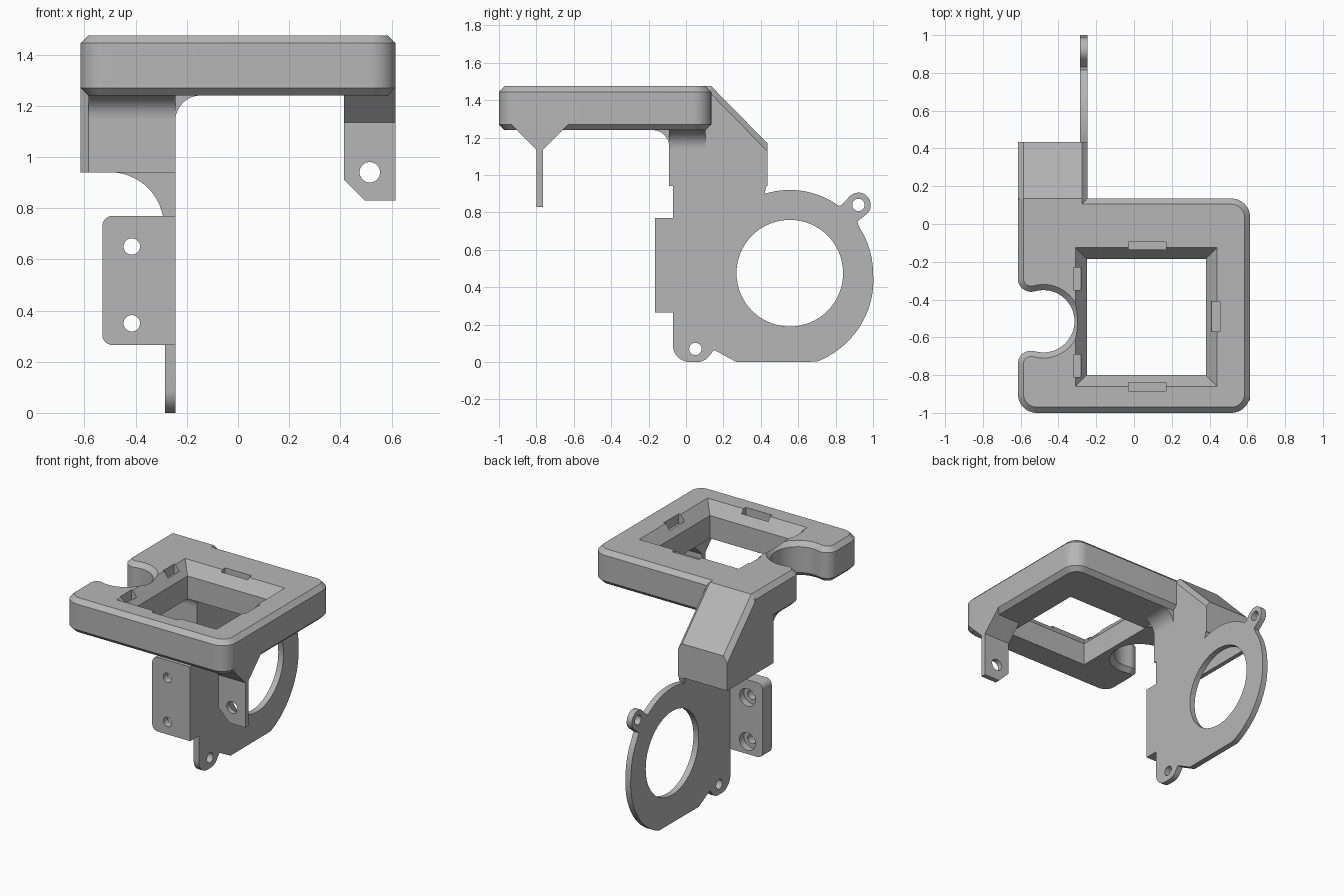
import bpy, bmesh
from math import cos, sin, radians
from mathutils import Vector

cube = bpy.data.objects.get("Cube")
if cube:
    bpy.data.objects.remove(cube, do_unlink=True)

grey = bpy.data.materials.new("plain grey")
grey.use_nodes = True
grey.diffuse_color = (0.47, 0.47, 0.47, 1)
grey.node_tree.nodes["Principled BSDF"].inputs["Base Color"].default_value = (0.47, 0.47, 0.47, 1)


def arc(cx, cy, r, a0, a1, n=12):
    angles = [radians(a0 + (a1 - a0) * i / n) for i in range(n + 1)]
    return [(cx + r * cos(a), cy + r * sin(a)) for a in angles]


def place(axis, u, v, w):
    return {"x": (w, u, v), "y": (u, w, v), "z": (u, v, w)}[axis]


def inset(points, d):
    """Offset a counter-clockwise outline inwards with mitred corners."""
    result = []
    for i, p in enumerate(points):
        p = Vector(p)
        a = (p - Vector(points[i - 1])).normalized()
        b = (Vector(points[(i + 1) % len(points)]) - p).normalized()
        na, nb = Vector((-a.y, a.x)), Vector((-b.y, b.x))
        result.append(p + (na + nb) * d / (1 + na.dot(nb)))
    return result


def loft(name, axis, rings):
    """Join (outline, level) rings into a closed solid."""
    bm = bmesh.new()
    loops = [[bm.verts.new(place(axis, p[0], p[1], w)) for p in pts] for pts, w in rings]
    bm.faces.new(loops[0])
    bm.faces.new(loops[-1])
    n = len(loops[0])
    for lo, hi in zip(loops, loops[1:]):
        for i in range(n):
            j = (i + 1) % n
            bm.faces.new((lo[i], lo[j], hi[j], hi[i]))
    bmesh.ops.recalc_face_normals(bm, faces=bm.faces)
    mesh = bpy.data.meshes.new(name)
    bm.to_mesh(mesh)
    bm.free()
    mesh.materials.append(grey)
    obj = bpy.data.objects.new(name, mesh)
    bpy.context.collection.objects.link(obj)
    return obj


def prism(name, axis, points, lo, hi):
    return loft(name, axis, [(points, lo), (points, hi)])


def rect(u0, u1, v0, v1):
    return [(u0, v0), (u1, v0), (u1, v1), (u0, v1)]


def rod(axis, u, v, r, lo, hi, n=32):
    return prism("cutter", axis, arc(u, v, r, 0, 360 - 360 / n, n - 1), lo, hi)


def activate(obj):
    bpy.ops.object.select_all(action="DESELECT")
    obj.select_set(True)
    bpy.context.view_layer.objects.active = obj


def cut(obj, cutters):
    activate(obj)
    for c in cutters:
        c.hide_render = True
        mod = obj.modifiers.new("cut", "BOOLEAN")
        mod.operation, mod.solver, mod.object = "DIFFERENCE", "EXACT", c
        bpy.ops.object.modifier_apply(modifier=mod.name)
        bpy.data.objects.remove(c, do_unlink=True)


TOP, BASE, CH = 1.475, 1.24, 0.03

# Frame: rounded slab with a round side notch and chamfered rims
outline = [(-0.615, 0.135)]
outline += arc(-0.545, -0.289, 0.07, 180, 286)
outline += arc(-0.48, -0.515, 0.165, 106, -106, 28)[1:-1]
outline += arc(-0.545, -0.741, 0.07, 74, 180)
outline += arc(-0.515, -0.9, 0.1, 180, 270)
outline += arc(0.515, -0.9, 0.1, 270, 360)
outline += arc(0.515, 0.035, 0.1, 0, 90)
rim = inset(outline, CH)
frame = loft("frame", "z", [(rim, BASE), (outline, BASE + CH), (outline, TOP - CH), (rim, TOP)])

# Square opening with a sloped mouth, and the clip slots around it
throat = rect(-0.25, 0.38, -0.80, -0.185)
mouth = inset(throat, -0.06)
cut(frame, [loft("cutter", "z", [(throat, 1.1), (throat, 1.395), (mouth, TOP), (mouth, 1.6)])])
slots = [(-0.03, 0.17, -0.135, -0.095), (-0.03, 0.17, -0.885, -0.84), (0.41, 0.455, -0.57, -0.41),
         (-0.32, -0.28, -0.35, -0.23), (-0.32, -0.28, -0.81, -0.69)]
cut(frame, [prism("cutter", "z", rect(*s), 1.41, 1.6) for s in slots])

# Duct: hollow sloped box open at the bottom
profile = [(-0.09, 0.94), (0.435, 0.94), (0.435, 1.17), (0.135, TOP), (0.09, TOP), (-0.09, 1.3)]
duct = prism("duct", "x", profile, -0.615, -0.245)
bm = bmesh.new()
bm.from_mesh(duct.data)
edges = []
for e in bm.edges:
    a, b = (v.co for v in e.verts)
    mid = (a + b) / 2
    slope = abs(a.x - b.x) < 0.01 and mid.z > 1.3 and mid.y > 0.1
    front = mid.x < -0.6 and mid.y < -0.08 and abs(a.y - b.y) < 0.01
    if slope or front:
        edges.append(e)
bmesh.ops.bevel(bm, geom=edges, offset=CH, segments=1, affect="EDGES")
bm.to_mesh(duct.data)
bm.free()
cavity = [(-0.06, 0.9), (0.405, 0.9), (0.405, 1.155), (0.14, 1.42), (0.09, 1.42), (-0.06, 1.25)]
cut(duct, [prism("cutter", "x", cavity, -0.585, -0.285)])

# Concave fillets between the duct and the underside of the frame
side = [(-0.25, 1.26), (-0.25, 1.14)] + arc(-0.145, 1.14, 0.1, 180, 90) + [(-0.145, 1.26)]
prism("side_fillet", "y", side, -0.09, 0.105)
front = [(-0.08, 1.26), (-0.08, 1.15)] + arc(-0.18, 1.15, 0.09, 0, 90) + [(-0.18, 1.26)]
prism("front_fillet", "x", front, -0.585, -0.245)

# Fan plate: rounded outline with two screw ears and a large round opening
fan_y, fan_z = 0.555, 0.475
plate = [(-0.07, 0.96)] + arc(0.02, 0.09, 0.09, 180, 270)
plate += arc(0.06, 0.08, 0.08, 270, 320, 5) + [(0.15, 0.065), (0.27, 0)]
for i in range(40):
    t = -73 + i * 105 / 39
    r = 0.445 + 0.05 * max(0, -t) / 73
    plate.append((fan_y + r * cos(radians(t)), fan_z + r * sin(radians(t))))
plate += [(0.915, 0.75)] + arc(0.922, 0.84, 0.066, -45, 140, 16) + [(0.83, 0.838), (0.815, 0.835)]
plate += arc(fan_y, fan_z, 0.445, 55, 109, 18) + [(0.42, 0.9), (0.435, 0.96)]
fan_plate = prism("fan_plate", "x", plate, -0.285, -0.245)
cut(fan_plate, [rod("x", fan_y, fan_z, 0.285, -0.5, 0, 64),
                rod("x", 0.05, 0.07, 0.033, -0.5, 0),
                rod("x", 0.922, 0.84, 0.033, -0.5, 0)])

# Curved web under the front of the duct
web = [(-0.25, 0.77), (-0.25, 0.945), (-0.5, 0.945)] + arc(-0.5, 0.73, 0.21, 90, 11, 20) + [(-0.29, 0.77)]
prism("duct_web", "y", web, -0.07, -0.03)

# Mounting bracket with two counterbored screw holes
shape = [(-0.245, 0.265), (-0.245, 0.77)]
shape += arc(-0.49, 0.73, 0.04, 90, 180, 6) + arc(-0.49, 0.305, 0.04, 180, 270, 6)
bracket = prism("mounting_bracket", "y", shape, -0.165, -0.068)
for z in (0.35, 0.65):
    cut(bracket, [rod("y", -0.415, z, 0.032, -0.3, 0.1), rod("y", -0.415, z, 0.06, -0.115, 0.1)])

# Hanging tab with a flared root
tab_shape = [(0.415, 1.25), (0.415, 0.91), (0.495, 0.83), (0.615, 0.83), (0.615, 1.25)]
tab = prism("hanging_tab", "y", tab_shape, -0.80, -0.765)
cut(tab, [rod("y", 0.515, 0.94, 0.04, -1, -0.5)])
flare = [(-0.80, 1.135), (-0.765, 1.135), (-0.63, 1.27), (-0.935, 1.27)]
prism("tab_flare", "x", flare, 0.415, 0.615)

# Smooth the rounded walls and keep the corners crisp
for obj in list(bpy.context.scene.objects):
    if obj.type == "MESH":
        activate(obj)
        bpy.ops.object.shade_smooth_by_angle(angle=radians(30))
